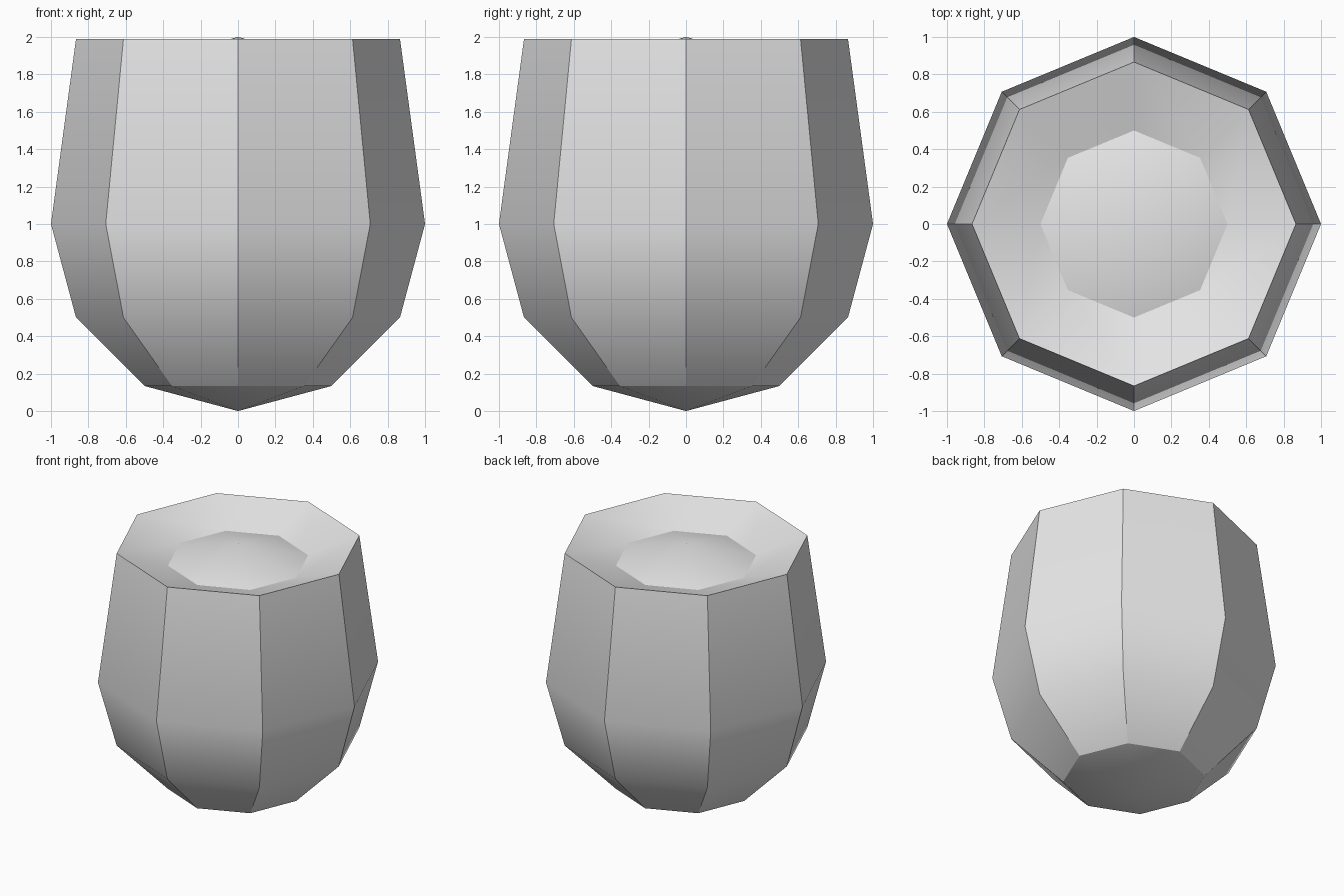
import bpy
import math

cube = bpy.data.objects.get("Cube")
if cube:
    bpy.data.objects.remove(cube, do_unlink=True)

# Plain grey material
grey = bpy.data.materials.new("light_grey")
grey.use_nodes = True
colour = (0.8, 0.8, 0.8, 1.0)
grey.diffuse_color = colour
grey.node_tree.nodes["Principled BSDF"].inputs["Base Color"].default_value = colour

# Eight-sided low-poly sphere standing on its lower pole
bpy.ops.mesh.primitive_uv_sphere_add(segments=8, ring_count=6, radius=1)
pot = bpy.context.object
pot.name = "faceted_pot"
pot.data.name = "faceted_pot"
pot.data.materials.append(grey)

# Raise the upper ring into a rim, leaving the cap as a sunken dish
RIM_HEIGHT = 1.99
for v in pot.data.vertices:
    v.co.z += 1
    if abs(v.co.z - 1.5) < 0.01:
        v.co.z = RIM_HEIGHT

# Smooth facets, keeping the sharp ribs and rim
bpy.ops.object.shade_smooth_by_angle(angle=math.radians(30))
